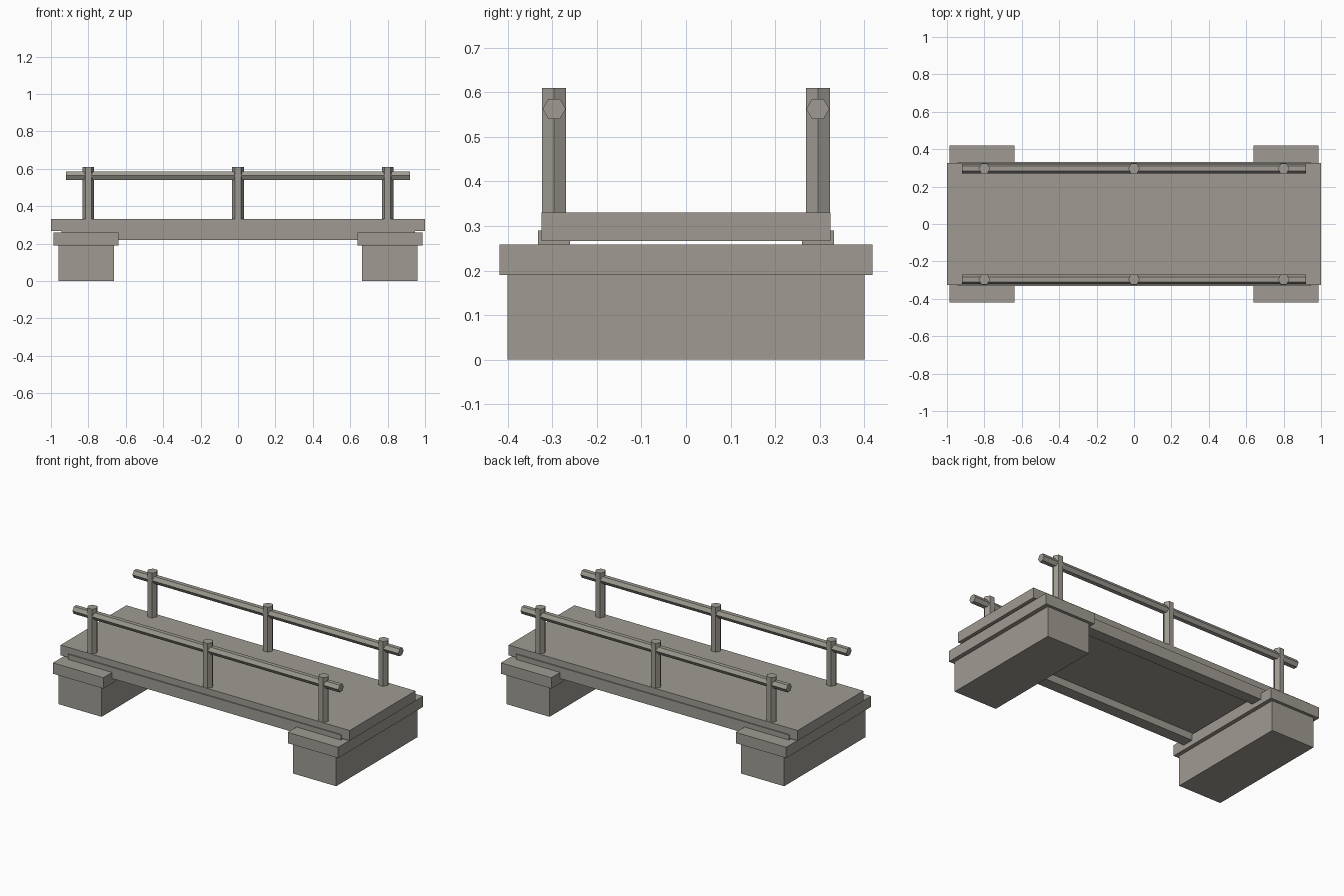
import bpy
from math import pi

cube = bpy.data.objects.get("Cube")
if cube:
    bpy.data.objects.remove(cube, do_unlink=True)

stone = bpy.data.materials.new("warm_grey_stone")
stone.use_nodes = True
stone.diffuse_color = (0.35, 0.33, 0.29, 1)
bsdf = stone.node_tree.nodes["Principled BSDF"]
bsdf.inputs["Base Color"].default_value = stone.diffuse_color
bsdf.inputs["Roughness"].default_value = 0.9


def finish(name):
    obj = bpy.context.object
    obj.name = name
    obj.data.name = name
    bpy.ops.object.transform_apply(location=False, rotation=True, scale=True)
    obj.data.materials.append(stone)


def box(name, x, y, z):
    """Box spanning the (low, high) pair on each axis."""
    spans = (x, y, z)
    bpy.ops.mesh.primitive_cube_add(size=1, location=[sum(s) / 2 for s in spans])
    bpy.context.object.scale = [s[1] - s[0] for s in spans]
    finish(name)


def hex_bar(name, radius, length, location, rotation):
    bpy.ops.mesh.primitive_cylinder_add(
        vertices=6, radius=radius, depth=length, location=location, rotation=rotation)
    finish(name)


def mirrored(side, low, high):
    return sorted((side * low, side * high))


# Walking deck
box("deck", (-1, 1), (-0.325, 0.325), (0.266, 0.33))

# Abutment and wider cap at each end
for side, label in ((-1, "right"), (1, "left")):
    box(f"{label}_abutment", mirrored(side, 0.663, 0.96), (-0.401, 0.401), (0, 0.19))
    box(f"{label}_abutment_cap", mirrored(side, 0.638, 0.987), (-0.419, 0.419), (0.19, 0.258))

# Edge beam, posts and handrail along each side
for side, label in ((-1, "front"), (1, "back")):
    box(f"{label}_beam", (-0.945, 0.945), mirrored(side, 0.26, 0.332), (0.22, 0.29))
    rail_y = side * 0.296
    for x, place in ((-0.8, "right"), (0, "middle"), (0.8, "left")):
        hex_bar(f"{label}_{place}_post", 0.031, 0.29, (x, rail_y, 0.465), (0, 0, pi / 2))
    hex_bar(f"{label}_handrail", 0.026, 1.84, (0, rail_y, 0.563), (0, pi / 2, 0))
